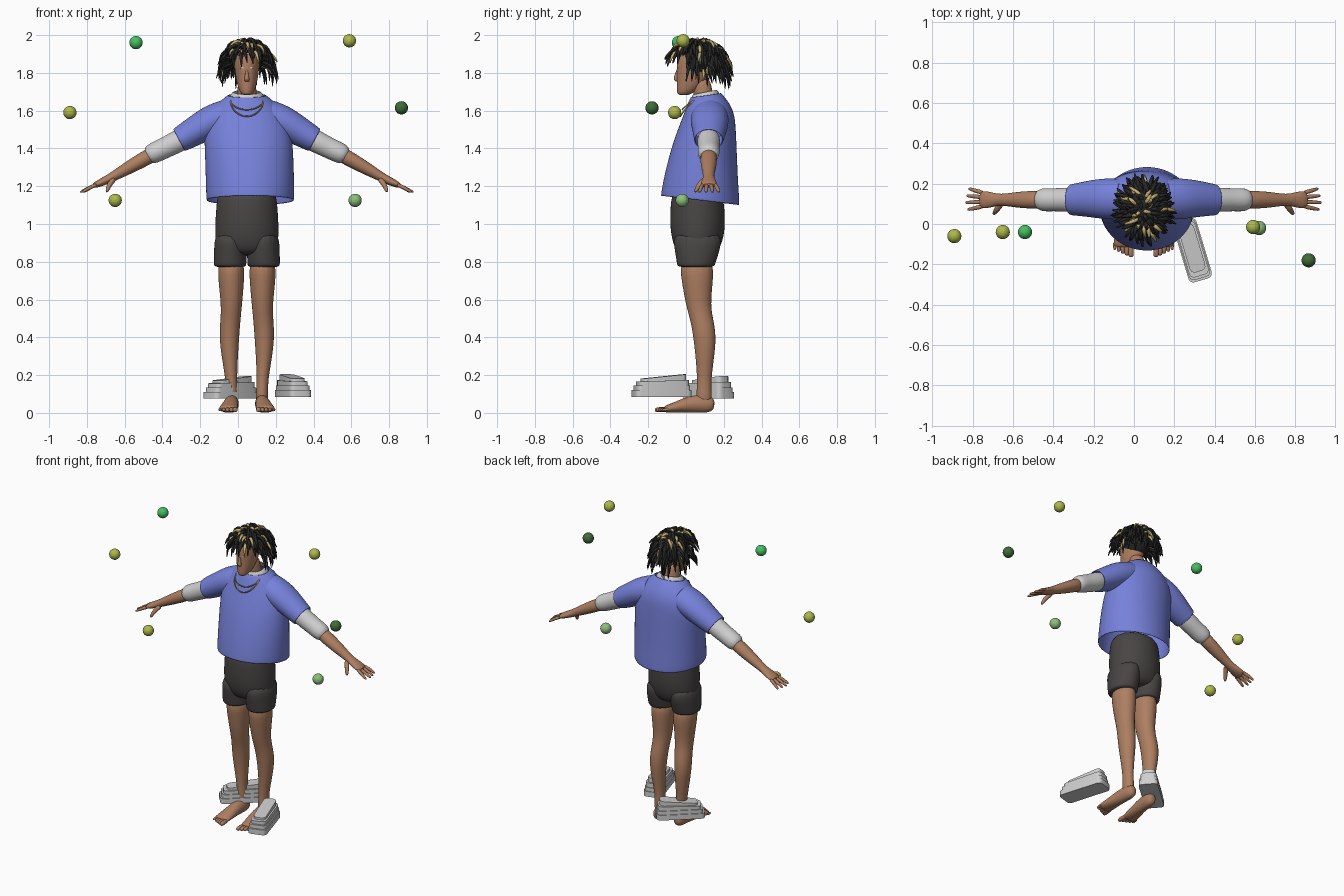
import bpy, bmesh, math, random
from mathutils import Vector, Matrix

random.seed(4)
cube = bpy.data.objects.get("Cube")
if cube:
    bpy.data.objects.remove(cube, do_unlink=True)


def material(name, r, g, b):
    m = bpy.data.materials.new(name)
    m.use_nodes = True
    m.diffuse_color = (r, g, b, 1)
    m.node_tree.nodes["Principled BSDF"].inputs["Base Color"].default_value = (r, g, b, 1)
    return m


SKIN = material("skin", .42, .21, .12)
BLUE = material("shirt blue", .18, .22, .70)
CHARCOAL = material("shorts charcoal", .065, .06, .058)
WHITE = material("pale grey", .62, .62, .62)
HAIR = material("hair black", .02, .02, .02)
GOLD = material("gold", .58, .45, .16)
LIME = material("lime", .42, .48, .07)
GREEN = material("bright green", .06, .52, .12)
DARK = material("dark green", .05, .15, .04)
SOFT = material("soft green", .27, .52, .2)
X, Y = Vector((1, 0, 0)), Vector((0, 1, 0))
MID = .047   # centre line of the body


def loft(bm, rings, ref=X, flat=False, sides=16, caps=True):
    """Skin elliptical rings (x, y, z, ru, rv, tilt) into a tube."""
    pts = [Vector(r[:3]) for r in rings]
    loops = []
    for i, r in enumerate(rings):
        t = Vector((0, 0, 1)) if flat else (pts[min(i + 1, len(pts) - 1)] - pts[max(i - 1, 0)]).normalized()
        u = (ref - t * ref.dot(t)).normalized()
        v = t.cross(u)
        loop = []
        for k in range(sides):
            a = math.tau * k / sides
            off = u * r[3] * math.cos(a) + v * r[4] * math.sin(a)
            if len(r) > 5:
                off.z += r[5] * off.y
            loop.append(bm.verts.new(pts[i] + off))
        loops.append(loop)
    for a, b in zip(loops, loops[1:]):
        for k in range(sides):
            n = (k + 1) % sides
            bm.faces.new((a[k], a[n], b[n], b[k]))
    if caps:
        bm.faces.new(loops[0][::-1])
        bm.faces.new(loops[-1])


def finish(name, bm, mat, subdiv=0, thick=0, angle=60):
    bmesh.ops.recalc_face_normals(bm, faces=bm.faces)
    me = bpy.data.meshes.new(name)
    bm.to_mesh(me)
    bm.free()
    me.materials.append(mat)
    ob = bpy.data.objects.new(name, me)
    bpy.context.collection.objects.link(ob)
    if thick:
        ob.modifiers.new("thickness", 'SOLIDIFY').thickness = thick
    if subdiv:
        s = ob.modifiers.new("smooth", 'SUBSURF')
        s.levels = s.render_levels = subdiv
    bpy.ops.object.select_all(action='DESELECT')
    ob.select_set(True)
    bpy.context.view_layer.objects.active = ob
    bpy.ops.object.shade_smooth_by_angle(angle=math.radians(angle))
    return ob


def part(name, rings, mat, subdiv=2, thick=0, **kw):
    bm = bmesh.new()
    loft(bm, rings, **kw)
    return finish(name, bm, mat, subdiv, thick)


# Shirt body, undershirt collar and shorts seat
part("shirt_body", [(.065, .075, 1.12, .235, .212, -.12), (.063, .08, 1.25, .236, .196, -.06),
     (.058, .095, 1.4, .236, .175), (.05, .11, 1.5, .232, .155), (.047, .123, 1.58, .205, .136),
     (.047, .12, 1.64, .155, .112), (.047, .105, 1.685, .1, .08, .15)],
     BLUE, flat=True, caps=False, thick=.006, sides=24)
part("undershirt_collar", [(MID, .105, 1.65, .105, .085, .2), (MID, .1, 1.69, .085, .072, .2),
     (MID, .1, 1.7, .074, .062, .2)], WHITE, flat=True, caps=False, thick=.006)
part("shorts_seat", [(MID, .06, 1.2, .155, .13), (MID, .06, 1.1, .165, .147), (MID, .062, .97, .174, .15),
     (MID, .06, .88, .168, .128), (MID, .06, .83, .13, .09)], CHARCOAL, flat=True)

for side, s in (("right", -1), ("left", 1)):
    def at(d, *rest):
        return (MID + s * d,) + rest

    # Shorts leg, bare leg
    part(side + "_shorts_leg", [at(.085, .062, .97, .086, .14), at(.087, .06, .86, .089, .122),
         at(.089, .053, .785, .088, .102), at(.089, .053, .77, .086, .1)], CHARCOAL, flat=True)
    part(side + "_leg", [at(.083, .055, .82, .075, .095), at(.083, .06, .7, .07, .085),
         at(.081, .064, .57, .056, .066), at(.087, .085, .49, .054, .062), at(.094, .1, .4, .054, .062),
         at(.09, .1, .28, .042, .048), at(.082, .096, .17, .03, .037), at(.08, .096, .1, .034, .042),
         at(.08, .096, .04, .03, .04)], SKIN, flat=True)

    # Foot with toes
    bm = bmesh.new()
    loft(bm, [at(.076, .15, .042, .015, .018), at(.077, .138, .043, .032, .04), at(.079, .09, .05, .038, .05),
              at(.085, .02, .046, .04, .045), at(.093, -.05, .03, .048, .03), at(.1, -.105, .02, .052, .02),
              at(.1, -.115, .02, .045, .015)])
    for k in range(5):
        d = .062 + .02 * k
        r = .015 - .0015 * k
        y = -.165 + .009 * k
        loft(bm, [at(d + .002, -.09, .018, r, r), at(d, y + .025, .018, r, r), at(d, y + .007, .015, r, r * .9),
                  at(d, y, .014, r * .5, r * .5)], sides=8)
    finish(side + "_foot", bm, SKIN, 1)

    # Sleeve, pale cuff, forearm
    part(side + "_sleeve", [at(.1, .125, 1.575, .1, .09), at(.19, .125, 1.545, .105, .088),
         at(.27, .125, 1.495, .092, .08), at(.345, .12, 1.452, .08, .07), at(.36, .12, 1.444, .078, .067)],
         BLUE, ref=Y, caps=False, thick=.006)
    part(side + "_cuff", [at(.3, .12, 1.472, .06, .062), at(.38, .12, 1.43, .062, .06),
         at(.44, .12, 1.4, .057, .056), at(.48, .12, 1.382, .06, .057), at(.535, .12, 1.355, .053, .05)],
         WHITE, ref=Y, thick=.006)
    bm = bmesh.new()
    loft(bm, [at(.48, .12, 1.38, .044, .044), at(.56, .12, 1.335, .046, .04), at(.64, .12, 1.29, .038, .034),
              at(.71, .12, 1.25, .027, .025), at(.745, .12, 1.232, .036, .023), at(.785, .12, 1.214, .045, .019),
              at(.815, .122, 1.2, .04, .014)], ref=Y)
    # Fingers and thumb
    for k in range(4):
        y0 = .088 + .022 * k
        y1 = .072 + .034 * k
        tip = .885 - .01 * abs(k - 1.2)
        loft(bm, [at(.79, y0, 1.21, .012, .012), at(.83, (y0 + y1) / 2, 1.194, .0115, .011),
                  at(tip - .008, y1, 1.172, .009, .008), at(tip, y1, 1.168, .005, .004)], ref=Y, sides=8)
    loft(bm, [at(.7, .105, 1.24, .016, .016), at(.725, .075, 1.215, .017, .016),
              at(.737, .056, 1.185, .012, .012), at(.743, .048, 1.167, .006, .006)], ref=Y, sides=8)
    finish(side + "_arm", bm, SKIN, 1)

# Head, neck, nose
bm = bmesh.new()
loft(bm, [(MID, -.012, 1.682, .018, .022), (MID, -.008, 1.69, .032, .04), (MID, .01, 1.715, .045, .06),
          (MID, .032, 1.76, .058, .083), (MID, .042, 1.82, .066, .093), (MID, .05, 1.88, .072, .1),
          (MID, .055, 1.93, .055, .08), (MID, .055, 1.955, .025, .04)], flat=True)
loft(bm, [(MID, .105, 1.62, .065, .06), (MID, .09, 1.69, .05, .05), (MID, .08, 1.78, .05, .052)], flat=True)
loft(bm, [(MID, -.045, 1.752, .012, .008), (MID, -.054, 1.766, .017, .016), (MID, -.05, 1.79, .009, .011),
          (MID, -.042, 1.825, .006, .006)], flat=True, sides=8)
finish("head", bm, SKIN, 2)

# Eyes
for side, s in (("right", -1), ("left", 1)):
    part(side + "_eye", [(MID + s * .027, -.047, 1.827, .01, .005), (MID + s * .027, -.042, 1.827, .01, .005)],
         WHITE, subdiv=0)

# Chains draped over the collar
bm = bmesh.new()
for drop, reach in ((.09, .095), (.055, .085)):
    path = []
    for i in range(33):
        a = math.pi * (i / 32 - .5)
        c = max(math.cos(a), 0)
        path.append((MID + .088 * math.sin(a), .065 - reach * c ** .6, 1.66 - drop * c, .0035, .0035))
    loft(bm, path, ref=Vector((.1, .3, 1)), sides=6)
finish("neck_chains", bm, GOLD)

# Hair: scalp cap and tapered locks
bm = bmesh.new()
centre = Vector((MID, .065, 1.865))
bmesh.ops.create_uvsphere(bm, u_segments=20, v_segments=12, radius=1,
                          matrix=Matrix.Translation(centre + Vector((0, .012, .012))) @ Matrix.Diagonal((.085, .11, .098, 1)))
gold_bm = bmesh.new()
count = 230
for i in range(count):
    h = 1 - 1.35 * i / count
    phi = 2.4 * i
    flat_r = math.sqrt(1 - h * h)
    out = Vector((math.cos(phi) * flat_r, math.sin(phi) * flat_r, h))
    if out.y < -.3 and h < .3:
        continue
    root = centre + Vector((out.x * .08, out.y * .105, out.z * .098))
    turn = phi + random.uniform(-.6, .9)
    push = Vector((math.cos(turn), math.sin(turn), 0))
    drop = random.uniform(.05, .13) * (.65 if out.y < -.3 else 1)
    p1 = root + out * .025 + push * .015
    p2 = p1 + push * random.uniform(.015, .035) - Vector((0, 0, drop * .35))
    p3 = p2 + push * random.uniform(0, .025) - Vector((0, 0, drop * .65))
    path = []
    for p, r in ((root, .011), (p1, .012), (p2, .010), (p3, .003)):
        path.append((p.x, p.y, min(p.z, 1.988), r, r))
    golden = i % 11 == 0 or (i < 60 and i % 4 == 0)
    loft(gold_bm if golden else bm, path, ref=Vector((.35, .2, .9)), sides=6)
finish("hair_locks", bm, HAIR, 1)
finish("gold_locks", gold_bm, GOLD, 1)


# Stepped slip-on shoes, toe along local +x
def shoe(name, x, y, z, angle, length):
    bm = bmesh.new()
    tiers = ((0, .035, 1, .12, 0), (.035, .06, .95, .11, 0), (.06, .085, .89, .1, .006), (.085, .108, .78, .08, .02))
    for z0, z1, k, width, slope in tiers:
        made = bmesh.ops.create_cube(bm, size=1)["verts"]
        for v in made:
            top = v.co.z > 0
            v.co = Vector((v.co.x * length * k - .05 * (1 - k), v.co.y * width,
                           z1 - slope * (v.co.x * 2) * .6 if top else z0 - .004 * (z0 > 0)))
        upright = [e for e in {e for v in made for e in v.link_edges}
                   if abs(e.verts[0].co.z - e.verts[1].co.z) > .01 and (e.verts[0].co.xy - e.verts[1].co.xy).length < .001]
        bmesh.ops.bevel(bm, geom=upright, offset=.025, segments=3, affect='EDGES', profile=.5)
    bm.transform(Matrix.Translation((x, y, z)) @ Matrix.Rotation(angle, 4, 'Z'))
    finish(name, bm, WHITE, angle=35)


shoe("left_shoe", .29, -.13, .085, math.atan2(-.3, .09), .31)
shoe("right_shoe", -.04, .12, .075, math.atan2(-.66, -.75), .3)

# Floating balls
balls = ((-.54, -.04, 1.96, GREEN), (.59, -.015, 1.97, LIME), (-.89, -.06, 1.59, LIME),
         (.865, -.18, 1.615, DARK), (-.65, -.04, 1.125, LIME), (.62, -.02, 1.125, SOFT))
for n, (x, y, z, mat) in enumerate(balls):
    bm = bmesh.new()
    bmesh.ops.create_uvsphere(bm, u_segments=24, v_segments=14, radius=.035, matrix=Matrix.Translation((x, y, z)))
    finish("floating_ball_%d" % (n + 1), bm, mat)
